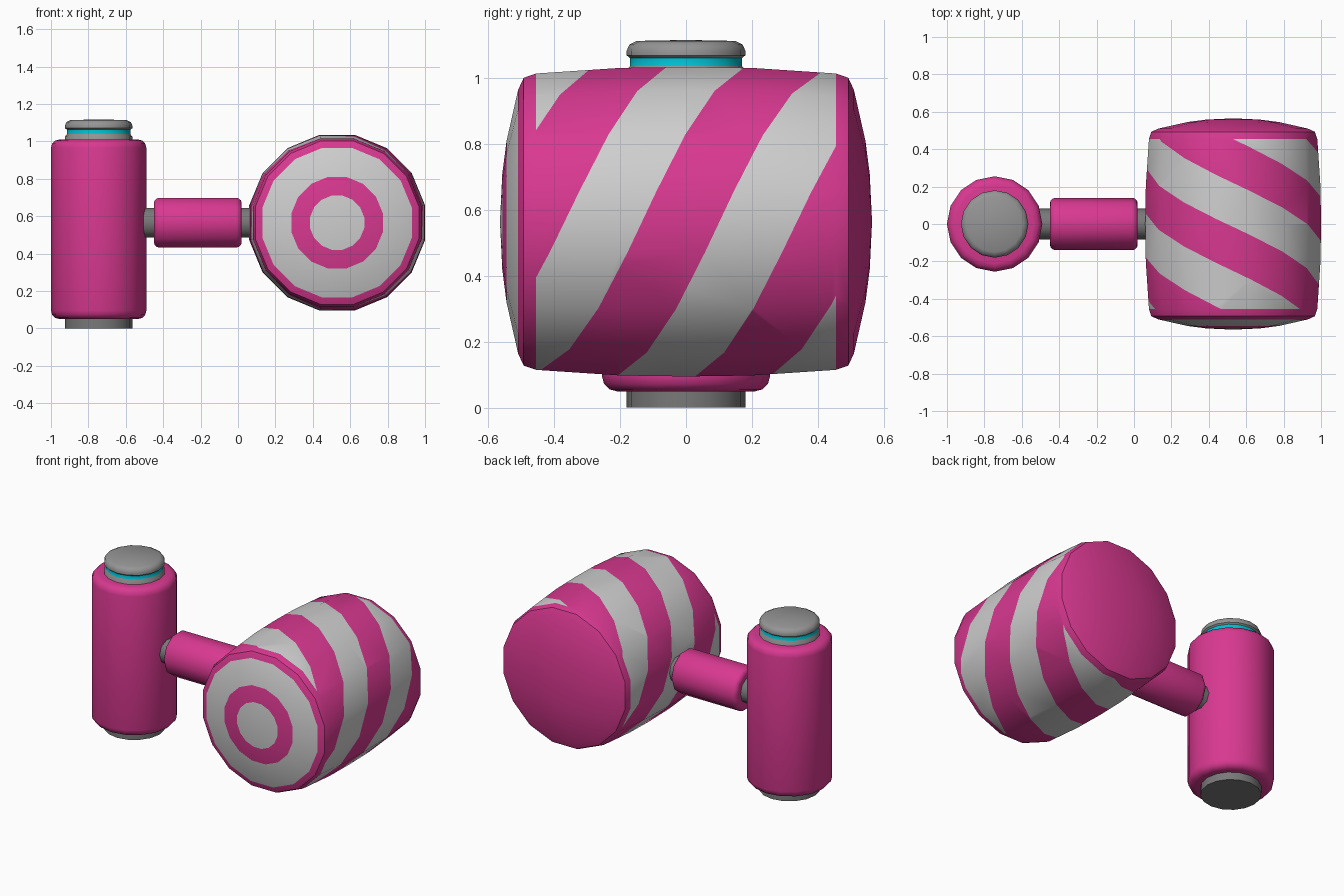
import bpy, bmesh, math
from mathutils import Vector

if "Cube" in bpy.data.objects:
    bpy.data.objects.remove(bpy.data.objects["Cube"])

TAU = 2 * math.pi
AXES = {'x': (Vector((1, 0, 0)), Vector((0, 1, 0)), Vector((0, 0, 1))),
        'y': (Vector((0, 1, 0)), Vector((1, 0, 0)), Vector((0, 0, 1))),
        'z': (Vector((0, 0, 1)), Vector((1, 0, 0)), Vector((0, 1, 0)))}


def material(name, rgb):
    m = bpy.data.materials.new(name)
    m.diffuse_color = (*rgb, 1)
    m.use_nodes = True
    m.node_tree.nodes["Principled BSDF"].inputs["Base Color"].default_value = m.diffuse_color
    return m


PINK = material("pink", (0.69, 0.04, 0.28))
LIGHT = material("light_grey", (0.62, 0.62, 0.62))
MID = material("mid_grey", (0.30, 0.30, 0.30))
DARK = material("dark_grey", (0.19, 0.19, 0.19))
CYAN = material("cyan", (0.0, 0.52, 0.63))


def lathe(profile, axis, centre, sides, off=0.0):
    """Turn (radius, position) points around an axis; closed at both ends."""
    a, u, v = AXES[axis]
    c = Vector(centre)
    bm = bmesh.new()
    rings = []
    for r, t in profile:
        if r == 0:
            rings.append([bm.verts.new(c + a * t)] * sides)
        else:
            rings.append([bm.verts.new(c + a * t + r * (math.cos(w) * u + math.sin(w) * v))
                          for w in ((j + off) * TAU / sides for j in range(sides))])
    for r0, r1 in zip(rings, rings[1:]):
        for j in range(sides):
            k = (j + 1) % sides
            bm.faces.new(list(dict.fromkeys((r0[j], r0[k], r1[k], r1[j]))))
    for p, ring in ((profile[0], rings[0]), (profile[-1], rings[-1])):
        if p[0] > 0:
            bm.faces.new(ring)
    bmesh.ops.recalc_face_normals(bm, faces=bm.faces)
    return bm


def finish(bm, name, mats, rule=None):
    if rule:
        for f in bm.faces:
            f.material_index = rule(f.calc_center_median())
    me = bpy.data.meshes.new(name)
    bm.to_mesh(me)
    bm.free()
    for m in mats:
        me.materials.append(m)
    for p in me.polygons:
        p.use_smooth = True
    me.set_sharp_from_angle(angle=math.radians(42))
    ob = bpy.data.objects.new(name, me)
    bpy.context.collection.objects.link(ob)
    return ob


def rounded(r, t0, t1, b, steps=3):
    """Profile of a cylinder with rounded rims."""
    arc = [(r - b + b * math.sin(i * math.pi / 2 / steps),
            b - b * math.cos(i * math.pi / 2 / steps)) for i in range(steps + 1)]
    return [(q, t0 + d) for q, d in arc] + [(q, t1 - d) for q, d in reversed(arc)]


# Upright grip with its foot and button cap
GX = -0.745
finish(lathe(rounded(0.255, 0.05, 1.01, 0.045), 'z', (GX, 0, 0), 16), "grip", [PINK])
finish(lathe([(0.18, 0), (0.18, 0.08)], 'z', (GX, 0, 0), 16), "grip_foot", [DARK])
cap = [(0.18, 0.98), (0.18, 1.025), (0.17, 1.038), (0.17, 1.062), (0.18, 1.07),
       (0.18, 1.085), (0.172, 1.103), (0.15, 1.114), (0, 1.117)]
finish(lathe(cap, 'z', (GX, 0, 0), 16), "grip_cap", [MID, CYAN],
       lambda c: 1 if 1.038 < c.z < 1.062 else 0)

# Connecting rod and its sleeve
CZ = 0.565
finish(lathe([(0.083, -0.56), (0.083, 0.11)], 'x', (0, 0, CZ), 10), "rod", [DARK])
finish(lathe(rounded(0.14, -0.45, 0.02, 0.03), 'x', (0, 0, CZ), 10), "rod_sleeve", [PINK])

# Barrel head: domed ends, slightly bulging 16-sided wall
BX, N, EDGE = 0.53, 16, 0.455
K = 1 / math.cos(math.pi / N)
wall = [(0.47, 0), (0.467, 0.2), (0.45, EDGE)]
dome = [(0.437, 0.493), (0.40, 0.51), (0.245, 0.545), (0.145, 0.558), (0, 0.565)]
half = [(r * K, y) for r, y in wall + dome]
barrel = [(r, -y) for r, y in reversed(half)] + half[1:]
bm = lathe(barrel, 'y', (BX, 0, CZ), N, 0.5)

PERIOD, TURNS, START, START_ANGLE = 0.47, 3, -0.06, math.radians(78.75)


def stripe_y(angle, n):
    return START + PERIOD * (n / 2 + TURNS * (angle - START_ANGLE) / TAU)


def wall_point(angle, y):
    pts = half[:3]
    s = abs(y)
    p, q = (pts[0], pts[1]) if s < pts[1][1] else (pts[1], pts[2])
    r = p[0] + (q[0] - p[0]) * (s - p[1]) / (q[1] - p[1])
    return Vector((BX + r * math.cos(angle), y, CZ + r * math.sin(angle)))


def angle_of(c):
    return math.atan2(c.z - CZ, c.x - BX)


# Cut the spiral stripe borders into each side of the wall
for j in range(N):
    a0 = -math.pi + (j + 0.5) * TAU / N
    a1 = a0 + TAU / N
    mid = (a0 + a1) / 2
    out = Vector((math.cos(mid), 0, math.sin(mid)))
    for n in range(-12, 13):
        y0, y1 = stripe_y(a0, n), stripe_y(a1, n)
        if max(y0, y1) < -EDGE or min(y0, y1) > EDGE:
            continue
        p0, p1 = wall_point(a0, y0), wall_point(a1, y1)
        faces = []
        for f in bm.faces:
            c = f.calc_center_median()
            d = Vector((c.x - BX, 0, c.z - CZ))
            if abs(c.y) < EDGE and d.length > 0.3 and d.normalized().dot(out) > math.cos(math.pi / N):
                faces.append(f)
        geom = set(faces)
        for f in faces:
            geom.update(f.edges)
            geom.update(f.verts)
        bmesh.ops.bisect_plane(bm, geom=list(geom), dist=0.0005, plane_co=p0,
                               plane_no=(p1 - p0).cross(out).normalized())


# Stripes on the wall, target rings on the front dome only
def barrel_colour(c):
    if abs(c.y) < EDGE - 0.0005:
        phase = (c.y - START) / PERIOD - TURNS * (angle_of(c) - START_ANGLE) / TAU
        return 1 if phase % 1 < 0.5 else 0
    r = math.hypot(c.x - BX, c.z - CZ)
    if c.y < 0 and (r < 0.145 or 0.245 < r < 0.40):
        return 1
    return 0


finish(bm, "barrel_head", [PINK, LIGHT], barrel_colour)
